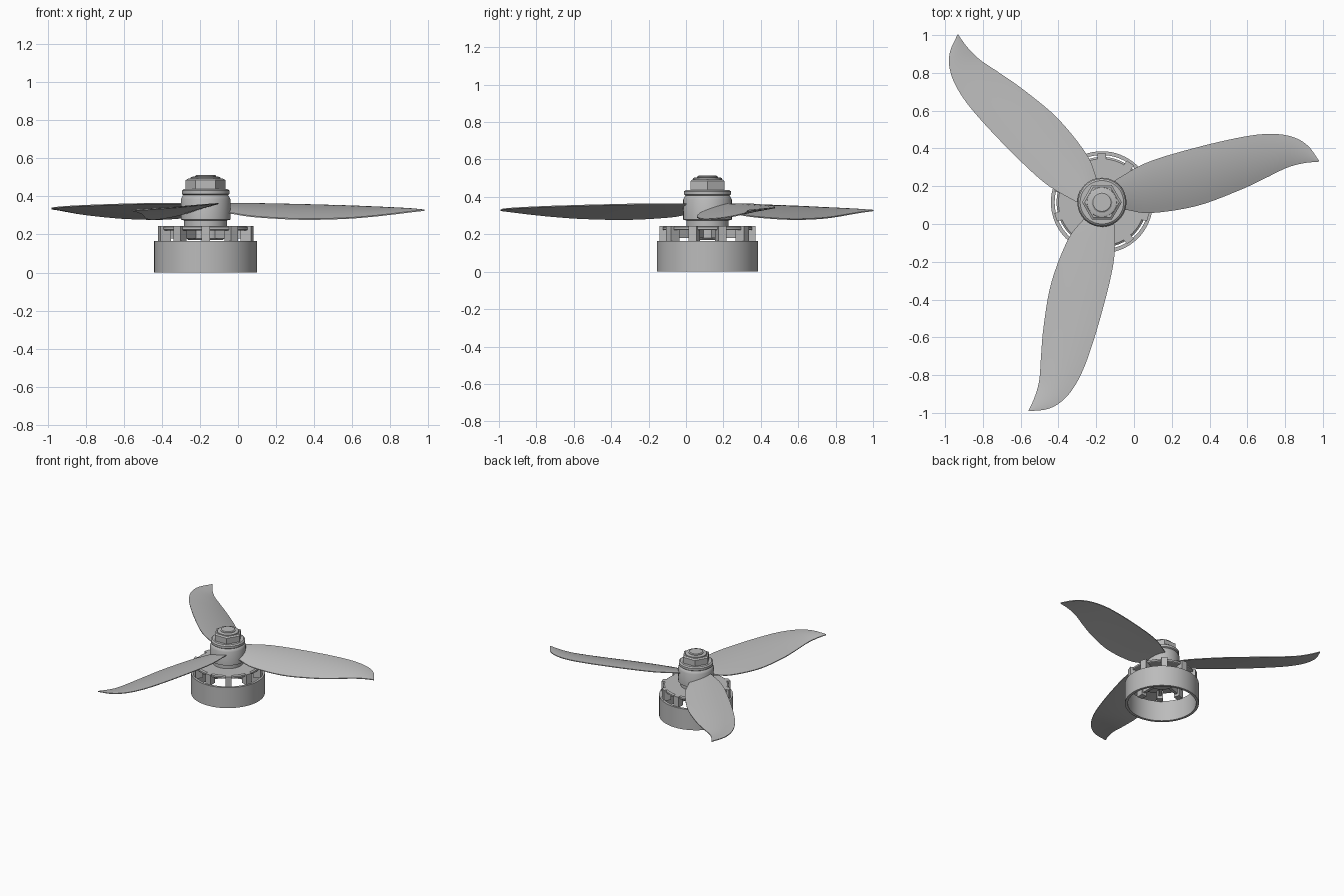
import bpy, bmesh, math
from mathutils import Vector, Matrix

cube = bpy.data.objects.get("Cube")
if cube:
    bpy.data.objects.remove(cube, do_unlink=True)

AXIS = Vector((-0.17, 0.115, 0))
SPOKES = 10

grey = bpy.data.materials.new("plain grey")
grey.use_nodes = True
grey.diffuse_color = (0.5, 0.5, 0.5, 1)
grey.node_tree.nodes["Principled BSDF"].inputs["Base Color"].default_value = grey.diffuse_color


def finish(name, bm, angle=30):
    """Turn a bmesh into a shaded object standing on the shaft axis."""
    bmesh.ops.recalc_face_normals(bm, faces=bm.faces)
    mesh = bpy.data.meshes.new(name)
    bm.to_mesh(mesh)
    bm.free()
    mesh.materials.append(grey)
    obj = bpy.data.objects.new(name, mesh)
    obj.location = AXIS
    bpy.context.collection.objects.link(obj)
    bpy.ops.object.select_all(action="DESELECT")
    obj.select_set(True)
    bpy.context.view_layer.objects.active = obj
    bpy.ops.object.shade_smooth_by_angle(angle=math.radians(angle))
    return obj


def skin(bm, rings, wrap):
    """Bridge rows of vertices, each row being a closed loop."""
    count = len(rings)
    for i in range(count if wrap else count - 1):
        a, b = rings[i], rings[(i + 1) % count]
        for j in range(len(a)):
            k = (j + 1) % len(a)
            bm.faces.new((a[j], a[k], b[k], b[j]))


def lathe(name, profile, sides=64, closed=False):
    """Spin (radius, height) points; open profiles are capped."""
    bm = bmesh.new()
    turn = 2 * math.pi / sides
    rings = [[bm.verts.new((r * math.cos(i * turn), r * math.sin(i * turn), z))
              for i in range(sides)] for r, z in profile]
    skin(bm, rings, closed)
    if not closed:
        bm.faces.new(rings[0])
        bm.faces.new(rings[-1])
    return finish(name, bm)


def radial_boxes(name, r0, r1, width, z0, z1):
    """A box repeated once for each spoke."""
    bm = bmesh.new()
    for i in range(SPOKES):
        place = (Matrix.Rotation(2 * math.pi * i / SPOKES - math.pi / 2, 4, "Z")
                 @ Matrix.Translation(((r0 + r1) / 2, 0, (z0 + z1) / 2))
                 @ Matrix.Diagonal((r1 - r0, width, z1 - z0, 1)))
        bmesh.ops.create_cube(bm, size=1, matrix=place)
    return finish(name, bm)


def smooth_path(points, steps):
    """Catmull-Rom curve through the points."""
    pts = [Vector(p) for p in points]
    pts = [2 * pts[0] - pts[1]] + pts + [2 * pts[-1] - pts[-2]]
    out = []
    for a, b, c, d in zip(pts, pts[1:], pts[2:], pts[3:]):
        for s in range(steps):
            t = s / steps
            out.append((2 * b + (c - a) * t + (2 * a - 5 * b + 4 * c - d) * t * t
                        + (3 * b - a - 3 * c + d) * t ** 3) / 2)
    return out + [pts[-2]]


# Motor bell: open ring, spokes and top plate
lathe("bell_ring", [(0.25, 0), (0.27, 0), (0.27, 0.165), (0.25, 0.165)], closed=True)
radial_boxes("bell_posts", 0.2, 0.257, 0.045, 0.16, 0.245)
radial_boxes("bell_ribs", 0.09, 0.21, 0.022, 0.18, 0.235)
lathe("bell_top_plate", [(0.235, 0.222), (0.24, 0.225), (0.24, 0.238), (0.23, 0.245)])
lathe("bell_core", [(0.09, 0.17), (0.1, 0.18), (0.1, 0.25)])

# Propeller hub, collar, nut and shaft
lathe("hub", [(0.113, 0.24), (0.113, 0.274), (0.13, 0.278), (0.13, 0.385),
              (0.122, 0.402), (0.112, 0.41)])
lathe("collar", [(0.115, 0.405), (0.125, 0.412), (0.125, 0.43), (0.115, 0.438)])
lathe("nut", [(0.105, 0.435), (0.105, 0.485), (0.092, 0.493)], sides=6)
lathe("nut_crown", [(0.08, 0.485), (0.078, 0.5), (0.066, 0.504)])
lathe("shaft_tip", [(0.055, 0.49), (0.055, 0.508), (0.048, 0.513)])

# Blade edges: the raised convex edge and the lowered concave edge
high_edge = smooth_path([(0.02, 0.08, 0.362), (0.1, 0.135, 0.362), (0.25, 0.215, 0.362),
                         (0.5, 0.29, 0.357), (0.75, 0.347, 0.35), (0.9, 0.362, 0.344),
                         (1.01, 0.346, 0.339), (1.09, 0.3, 0.334), (1.15, 0.22, 0.328)], 5)
low_edge = smooth_path([(0.02, -0.02, 0.325), (0.13, -0.04, 0.312), (0.26, -0.057, 0.293),
                        (0.5, -0.02, 0.28), (0.72, 0.06, 0.284), (0.86, 0.125, 0.294),
                        (0.98, 0.183, 0.307), (1.07, 0.207, 0.318), (1.15, 0.215, 0.327)], 5)


def blade(name, angle, cuts=10):
    bm = bmesh.new()
    spin = Matrix.Rotation(angle, 4, "Z")
    rings = []
    for hi, lo in zip(high_edge, low_edge):
        chord = (hi - lo).length
        top, bottom = [], []
        for j in range(cuts + 1):
            t = j / cuts
            arch = 4 * t * (1 - t)
            mid = lo.lerp(hi, t) + Vector((0, 0, 0.03 * chord * arch))
            half = Vector((0, 0, 0.003 + 0.02 * chord * arch))
            top.append(bm.verts.new(spin @ (mid + half)))
            bottom.append(bm.verts.new(spin @ (mid - half)))
        rings.append(top + bottom[::-1])
    skin(bm, rings, False)
    bm.faces.new(rings[0])
    bm.faces.new(rings[-1])
    return finish(name, bm, 40)


for i, label in enumerate(("left", "back", "front")):
    blade(label + "_blade", 2 * math.pi * i / 3)
